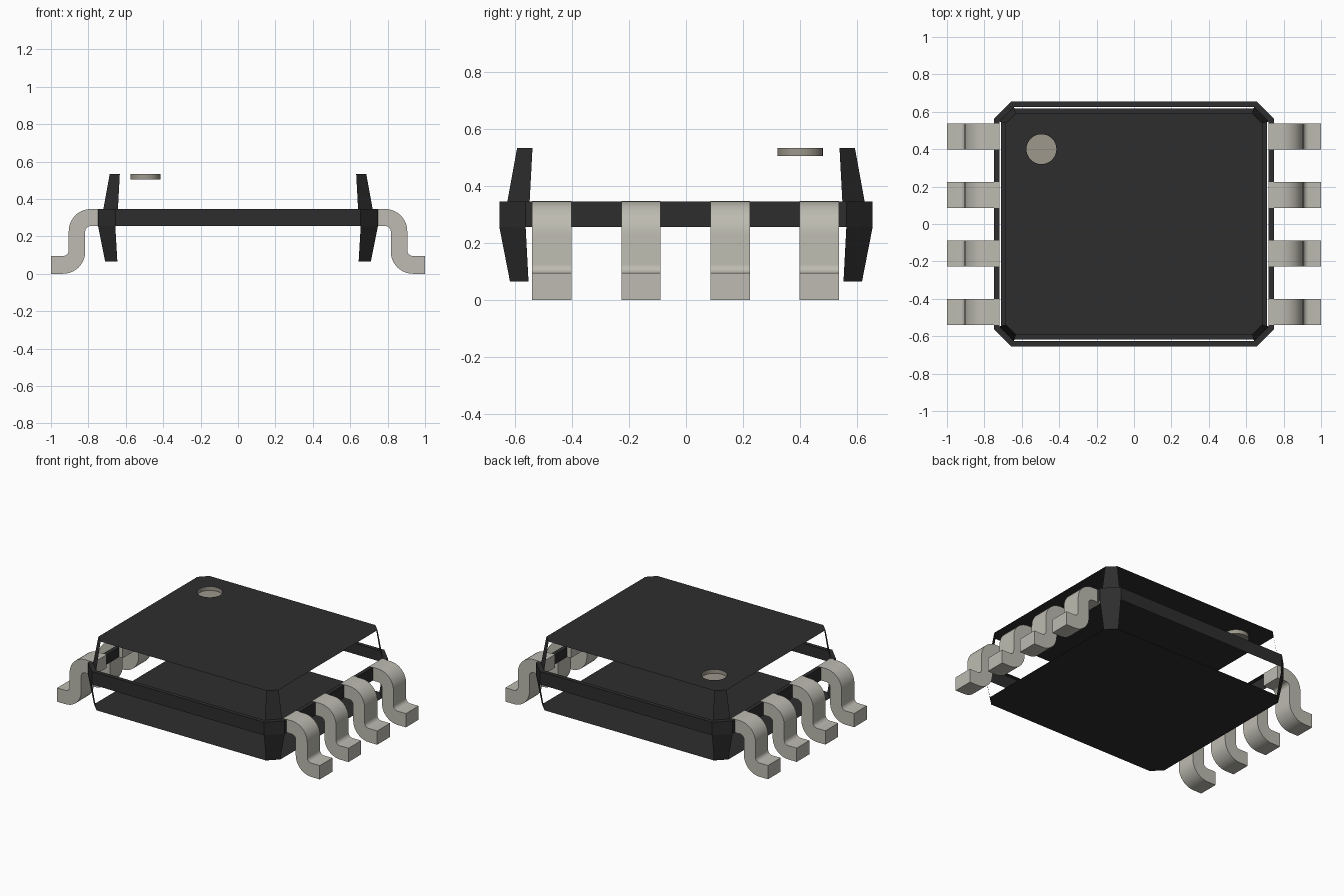
import bpy, bmesh
from math import cos, sin, pi, radians
from mathutils import Vector

cube = bpy.data.objects.get("Cube")
if cube:
    bpy.data.objects.remove(cube, do_unlink=True)


def material(name, color):
    mat = bpy.data.materials.new(name)
    mat.use_nodes = True
    mat.diffuse_color = color
    mat.node_tree.nodes["Principled BSDF"].inputs["Base Color"].default_value = color
    return mat


black = material("black plastic", (0.027, 0.027, 0.027, 1))
metal = material("tinned metal", (0.51, 0.5, 0.44, 1))
mark = material("marker grey", (0.34, 0.315, 0.265, 1))


def finish(bm, name, mat, smooth=False):
    mesh = bpy.data.meshes.new(name)
    bm.to_mesh(mesh)
    bm.free()
    mesh.materials.append(mat)
    obj = bpy.data.objects.new(name, mesh)
    bpy.context.collection.objects.link(obj)
    if smooth:
        bpy.ops.object.select_all(action='DESELECT')
        bpy.context.view_layer.objects.active = obj
        obj.select_set(True)
        bpy.ops.object.shade_smooth_by_angle(angle=radians(30))
    return obj


def octagon(bm, hx, hy, cut, z):
    """Chamfered rectangle; even-numbered sides are the corner chamfers."""
    points = []
    for sx, sy in ((1, 1), (-1, 1), (-1, -1), (1, -1)):
        pair = [(sx * hx, sy * (hy - cut), z), (sx * (hx - cut), sy * hy, z)]
        points += pair if sx * sy > 0 else pair[::-1]
    return [bm.verts.new(p) for p in points]


def circle(bm, center, radius, z, n=32):
    return [bm.verts.new((center[0] + radius * cos(2 * pi * i / n),
                          center[1] + radius * sin(2 * pi * i / n), z)) for i in range(n)]


def loft(bm, low, high, step=1):
    n = len(low)
    for i in range(0, n, step):
        j = (i + 1) % n
        bm.faces.new((low[i], low[j], high[j], high[i]))


DOT, DOT_R = (-0.495, 0.4), 0.08
TOP = 0.532

# Open shell: floor, belt, ledge and the corner struts
bm = bmesh.new()
floor = octagon(bm, 0.71, 0.617, 0.065, 0.065)
belt_low = octagon(bm, 0.748, 0.654, 0.092, 0.255)
belt_high = octagon(bm, 0.748, 0.654, 0.092, 0.345)
ledge = octagon(bm, 0.72, 0.626, 0.078, 0.345)
roof = octagon(bm, 0.686, 0.592, 0.054, TOP)
bm.faces.new(floor[::-1])
loft(bm, floor, belt_low, 2)
loft(bm, belt_low, belt_high)
loft(bm, belt_high, ledge)
loft(bm, ledge, roof, 2)
finish(bm, "body_shell", black)

# Lid with a round opening
bm = bmesh.new()
edges = []
for loop in (octagon(bm, 0.686, 0.592, 0.054, TOP), circle(bm, DOT, DOT_R, TOP)):
    edges += [bm.edges.new((a, b)) for a, b in zip(loop, loop[1:] + loop[:1])]
bmesh.ops.triangle_fill(bm, use_beauty=True, edges=edges, normal=(0, 0, 1))
for face in bm.faces:
    face.normal_update()
    if face.normal.z < 0:
        face.normal_flip()
finish(bm, "top_lid", black)

# Recessed marker cup
bm = bmesh.new()
base = circle(bm, DOT, DOT_R, 0.505)
rim = circle(bm, DOT, DOT_R, TOP)
bm.faces.new(base)
loft(bm, rim, base)
finish(bm, "marker_recess", mark, smooth=True)


# Gull-wing leads
def arc(cx, cz, r, start, end, n=10):
    return [(cx + r * cos(radians(start + (end - start) * i / n)),
             cz + r * sin(radians(start + (end - start) * i / n))) for i in range(n + 1)]


R, r = 0.118, 0.03
profile = [(1, 0)]
profile += arc(0.935, R, R, 270, 180)
profile += arc(0.787, 0.225, r, 0, 90)
profile += [(0.72, 0.255), (0.72, 0.346)]
profile += arc(0.787, 0.346 - R, R, 90, 0)
profile += arc(0.935, 0.125, r, 180, 270)
profile += [(1, 0.095)]

for side, sx in (("left", 1), ("right", -1)):
    for k in range(4):
        y = -0.47 + k * 0.3125
        bm = bmesh.new()
        face = bm.faces.new([bm.verts.new((sx * x, y - 0.069, z)) for x, z in profile])
        ext = bmesh.ops.extrude_face_region(bm, geom=[face], use_keep_orig=True)
        verts = [v for v in ext["geom"] if isinstance(v, bmesh.types.BMVert)]
        bmesh.ops.translate(bm, verts=verts, vec=Vector((0, 0.138, 0)))
        bmesh.ops.recalc_face_normals(bm, faces=bm.faces)
        finish(bm, f"{side}_lead_{k + 1}", metal, smooth=True)
